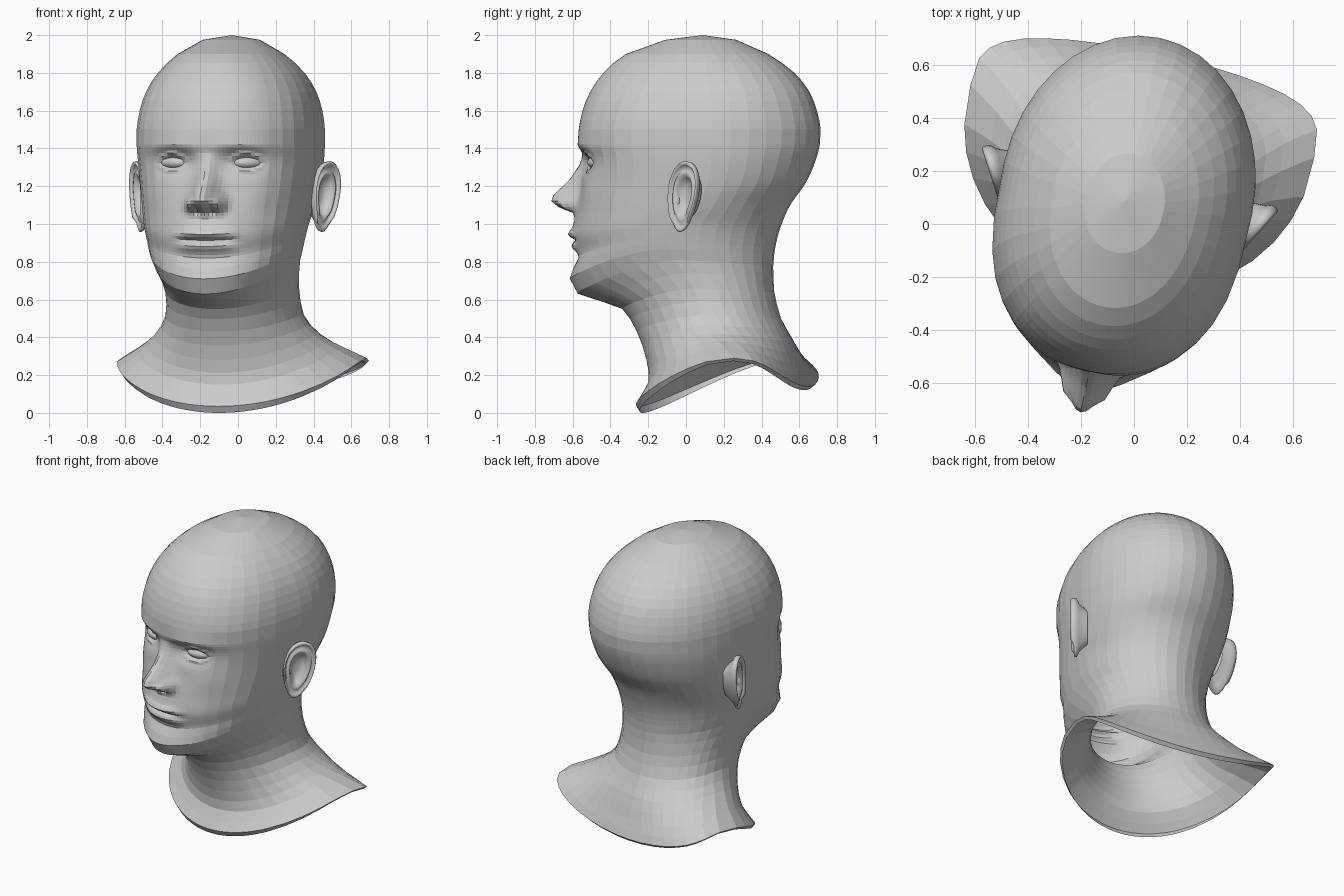
import bpy, bmesh, math
from mathutils import Vector

if "Cube" in bpy.data.objects:
    bpy.data.objects.remove(bpy.data.objects["Cube"])

TURN = math.radians(-12)          # the whole bust looks slightly to one side
SHIFT = (-0.049, 0.010, 0)

# Rings: front y,z | widest y,z | back y,z | half width | front and back roundness
SKULL = [
    (-.12, 1.975, .07, 1.975, .26, 1.975, .15, .90, 1),
    (-.33, 1.90, .08, 1.90, .43, 1.90, .275, .85, 1),
    (-.45, 1.80, .10, 1.80, .57, 1.80, .378, .80, 1),
    (-.52, 1.70, .11, 1.70, .65, 1.70, .437, .75, 1),
    (-.56, 1.60, .12, 1.60, .69, 1.60, .467, .70, 1),
    (-.58, 1.50, .12, 1.50, .71, 1.50, .48, .67, 1),
    (-.58, 1.42, .12, 1.42, .705, 1.42, .48, .67, 1),
    (-.562, 1.34, .12, 1.33, .68, 1.33, .475, .68, 1),
    (-.565, 1.20, .10, 1.20, .63, 1.22, .46, .70, 1),
    (-.590, 1.06, .05, 1.09, .545, 1.10, .443, .73, 1),
    (-.605, .93, -.02, 1.0, .50, 1.0, .425, .78, 1),
    (-.590, .82, -.04, .93, .475, .92, .41, .85, 1),
]
NECK = [
    (-.625, .71, -.03, .87, .46, .84, .395, .90, 1),
    (-.590, .63, 0, .81, .455, .78, .375, 1, 1),
    (-.45, .585, .05, .74, .455, .72, .36, 1, 1),
    (-.35, .55, .10, .66, .46, .64, .352, 1, 1),
    (-.27, .43, .15, .52, .495, .50, .365, 1, .9),
    (-.215, .28, .20, .42, .555, .38, .44, 1, .7),
    (-.20, .15, .27, .35, .605, .25, .55, 1, .5),
    (-.265, .035, .33, .29, .65, .14, .665, 1, .4),
    (-.245, 0, .33, .275, .63, .12, .65, 1, .4),
]


def place(name, bm, smooth=False):
    """Turn half a part into a mirrored object in the turned frame."""
    bmesh.ops.recalc_face_normals(bm, faces=bm.faces)
    mesh = bpy.data.meshes.new(name)
    bm.to_mesh(mesh)
    bm.free()
    for p in mesh.polygons:
        p.use_smooth = smooth
    ob = bpy.data.objects.new(name, mesh)
    bpy.context.collection.objects.link(ob)
    ob.location = SHIFT
    ob.rotation_euler = (0, 0, TURN)
    mod = ob.modifiers.new("mirror", 'MIRROR')
    mod.use_axis[0] = True
    mod.merge_threshold = 0.0005
    return ob


def skin(bm, rows, closed=False):
    for a, b in zip(rows, rows[1:]):
        n = len(a)
        for i in range(n if closed else n - 1):
            j = (i + 1) % n
            bm.faces.new((a[i], a[j], b[j], b[i]))


def gauss(x, c, s):
    return math.exp(-((x - c) / s) ** 2)


def ramp(v, pts):
    """Piecewise linear lookup, points in descending order."""
    for (a, fa), (b, fb) in zip(pts, pts[1:]):
        if b <= v <= a:
            return fa + (fb - fa) * (a - v) / (a - b)
    return 0.0


def spline(p0, p1, p2, p3, t):
    return [0.5 * (2 * b + (c - a) * t + (2 * a - 5 * b + 4 * c - d) * t * t
                   + (3 * b - a - 3 * c + d) * t ** 3)
            for a, b, c, d in zip(p0, p1, p2, p3)]


def relief(x, z):
    """How far the face stands out towards the front."""
    f = 0.0
    # nose: ridge, wings, nostrils
    h = ramp(z, [(1.38, 0), (1.31, .03), (1.23, .082), (1.155, .155), (1.12, .160),
                 (1.085, .105), (1.06, .03), (1.03, 0)])
    s = ramp(z, [(1.40, .05), (1.28, .05), (1.13, .075), (1.0, .08)])
    if s:
        f += h * math.exp(-abs(x / s) ** 2.2)
    f += .055 * gauss(x, .078, .028) * gauss(z, 1.105, .035)
    f -= .035 * gauss(x, .038, .02) * gauss(z, 1.07, .018)
    # brow, eye socket, eyelids, cheekbone
    f += .014 * gauss(x, .19, .13) * gauss(z, 1.415 - .3 * (x - .18) ** 2, .03)
    f -= .052 * gauss(x, .18, .10) * gauss(z, 1.33, .06)
    d = (x - .20) / .095
    if abs(d) < 1:
        f += .022 * (1 - d * d) * gauss(z, 1.328 + .042 * (1 - d * d), .013)
        f += .014 * (1 - d * d) * gauss(z, 1.318 - .035 * (1 - d * d), .013)
    f += .012 * gauss(x, .30, .10) * gauss(z, 1.17, .08)
    # mouth area, lips, chin
    f += .018 * gauss(x, 0, .16) * gauss(z, .95, .10)
    m = math.exp(-(x / .15) ** 4)
    f += m * (.022 * gauss(z, .947, .022) - .022 * gauss(z, .915, .013)
              + .015 * gauss(z, .878, .022) - .012 * gauss(z, .82, .03))
    f += .010 * gauss(x, 0, .10) * gauss(z, .72, .06)
    return f


# Head and neck: closely spaced columns over the face, wide ones at the back
angles = [.045 * i for i in range(17)]
angles += [.72 + (math.pi - .72) * i / 14 for i in range(1, 15)]


def ring(bm, r):
    yf, zf, ym, zm, yb, zb, w, ef, eb = r
    out = []
    for t in angles:
        c = math.cos(t)
        k = max(abs(c), 1e-6)
        x = max(w * math.sin(t), 0)
        if t in (0, angles[-1]):
            x = 0
        ye, ze, e = (yf, zf, ef) if c > 0 else (yb, zb, eb)
        y = ym + (ye - ym) * k ** e
        z = zm + (ze - zm) * k ** 1.4
        if t < 1.3:
            y -= relief(x, z)
        out.append(bm.verts.new((x, y, max(z, 0))))
    return out


bm = bmesh.new()
keys = SKULL + NECK
rows = []
for i in range(len(keys) - 1):
    a, b = keys[i], keys[i + 1]
    p, q = keys[max(i - 1, 0)], keys[min(i + 2, len(keys) - 1)]
    fine = .78 < (a[1] + b[1]) / 2 < 1.46
    n = max(1, round(abs(a[1] - b[1]) / (.016 if fine else .06)))
    rows += [ring(bm, spline(p, a, b, q, k / n)) for k in range(n)]
rows.append(ring(bm, keys[-1]))
skin(bm, rows)
crown = bm.verts.new((0, .08, 2.0))
for a, b in zip(rows[0], rows[0][1:]):
    bm.faces.new((crown, a, b))
place("head_and_neck", bm)

# Eyes: flattened balls set into the sockets
bm = bmesh.new()
bmesh.ops.create_uvsphere(bm, u_segments=24, v_segments=14, radius=1)
for v in bm.verts:
    x, y, z = v.co
    v.co = (.198 + x * .080, -.448 + y * .055 + x * .022, 1.325 + z * .036)
place("eyes", bm, True)

# Ears: dished shell with a raised rim, (radius, height) from bowl to rear
out_dir = Vector((.50, .87, 0)).normalized()
normal = Vector((.87, -.50, 0)).normalized()
centre = Vector((.500, .085, 1.145))
section = [(.12, -.035), (.35, -.032), (.52, -.010), (.62, .014), (.72, .012), (.80, -.004),
           (.88, .014), (.95, .026), (1.0, .016), (.98, -.008), (.80, -.026), (.55, -.075)]
bm = bmesh.new()
rows = []
for r, h in section:
    row = []
    for i in range(28):
        t = math.tau * i / 28
        u, v = math.cos(t), math.sin(t)
        lobe = .098 * (1 + .22 * v)
        p = centre + out_dir * (r * u * lobe + .025 * r * v)
        p += Vector((0, 0, r * v * .188))
        flat = .35 if v < -.75 and r > .5 else 1     # softer ear lobe
        p += normal * (h * flat if h > 0 else h)
        row.append(bm.verts.new(p))
    rows.append(row)
skin(bm, rows, True)
bm.faces.new(rows[0])
place("ears", bm, True)

# Tragus: small flap in front of the ear opening
bm = bmesh.new()
bmesh.ops.create_uvsphere(bm, u_segments=12, v_segments=8, radius=1)
for v in bm.verts:
    x, y, z = v.co
    v.co = (.455 + x * .022, .035 + y * .022, 1.12 + z * .04)
place("ear_flaps", bm, True)
